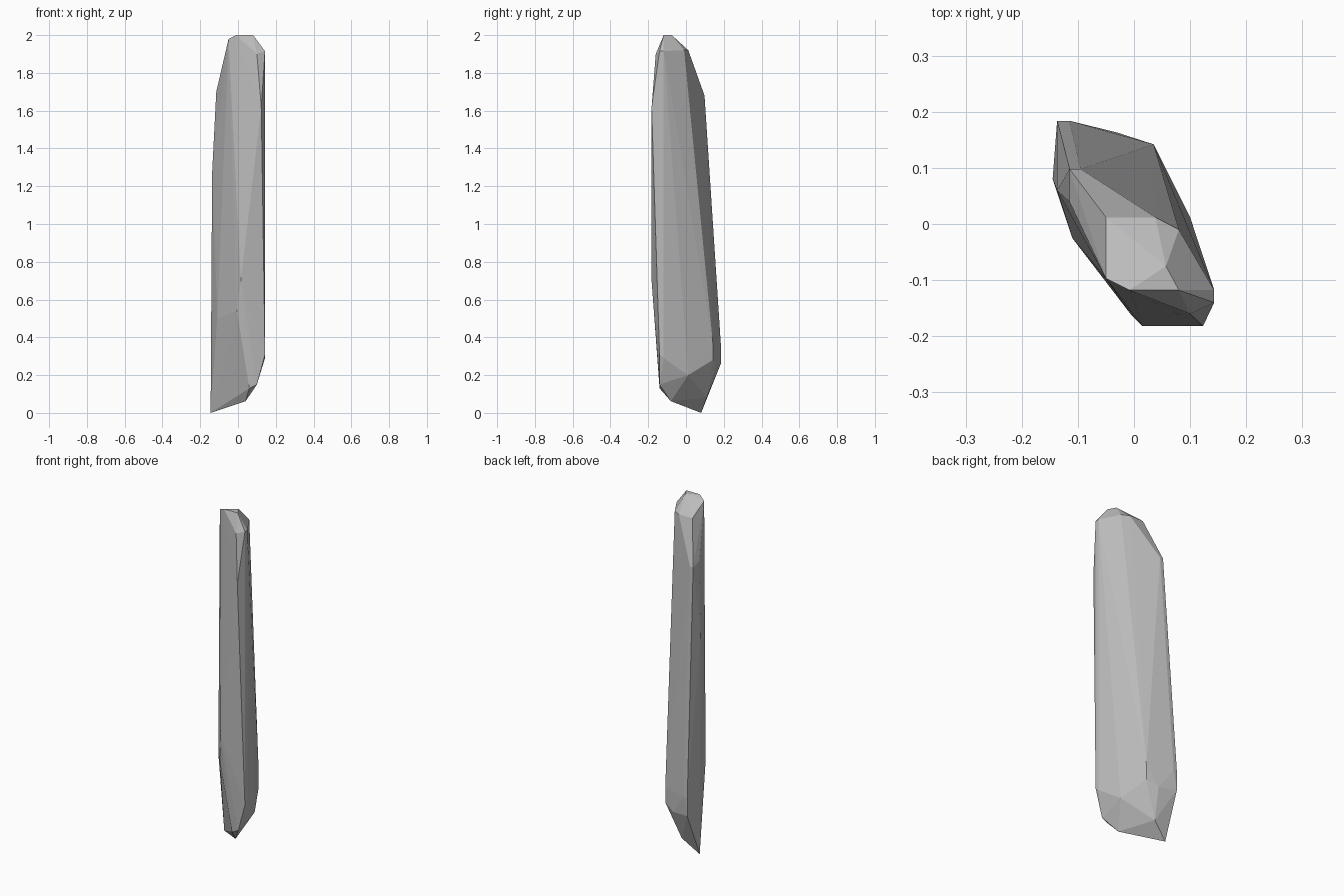
import bpy
import bmesh

# Remove the default cube only
default_cube = bpy.data.objects.get("Cube")
if default_cube is not None:
    bpy.data.objects.remove(default_cube, do_unlink=True)


def make_material(name, colour):
    material = bpy.data.materials.new(name)
    material.use_nodes = True
    material.diffuse_color = colour
    shader = next(n for n in material.node_tree.nodes if n.type == "BSDF_PRINCIPLED")
    shader.inputs["Base Color"].default_value = colour
    return material


def make_hull(name, corners, material):
    """Wrap a flat-faced convex stone around its cut corners."""
    bm = bmesh.new()
    for corner in corners:
        bm.verts.new([value / 1000 for value in corner])
    result = bmesh.ops.convex_hull(bm, input=list(bm.verts))
    spare = {g for g in result["geom_interior"] + result["geom_unused"]
             if isinstance(g, bmesh.types.BMVert) and not g.link_faces}
    bmesh.ops.delete(bm, geom=list(spare), context="VERTS")
    bmesh.ops.recalc_face_normals(bm, faces=list(bm.faces))
    mesh = bpy.data.meshes.new(name)
    bm.to_mesh(mesh)
    bm.free()
    mesh.materials.append(material)
    stone = bpy.data.objects.new(name, mesh)
    bpy.context.scene.collection.objects.link(stone)
    return stone


# Slanted cap at the top of the shard (thousandths of a unit)
cap = [(-50, 12, 1920), (-50, -97, 1980), (-8, -118, 2000), (80, -118, 2000),
       (57, -75, 2000), (80, -10, 1920), (38, 12, 1920)]

# Shoulder where the long sides begin
shoulder = [(143, -118, 1915), (143, -140, 1915), (100, -160, 1900),
            (123, -182, 1620), (-115, 98, 1680), (-95, 98, 1680),
            (-115, 40, 1700), (-137, 60, 1270)]

# Bulge along the long sides
flank = [(15, -182, 700), (-5, -162, 540), (-110, -25, 500),
         (-137, 184, 370), (-115, 184, 370)]

# Chipped lower end, tapering to an off-centre tip
foot = [(143, -140, 310), (143, -118, 290), (100, 12, 200), (35, 142, 280),
        (35, 142, 370), (-30, 163, 250), (-137, 184, 260), (100, -140, 150),
        (60, -140, 130), (40, -80, 62), (-50, 110, 80), (-145, 80, 0)]

stone_grey = make_material("stone grey", (0.5, 0.5, 0.5, 1.0))
make_hull("stone_shard", cap + shoulder + flank + foot, stone_grey)
